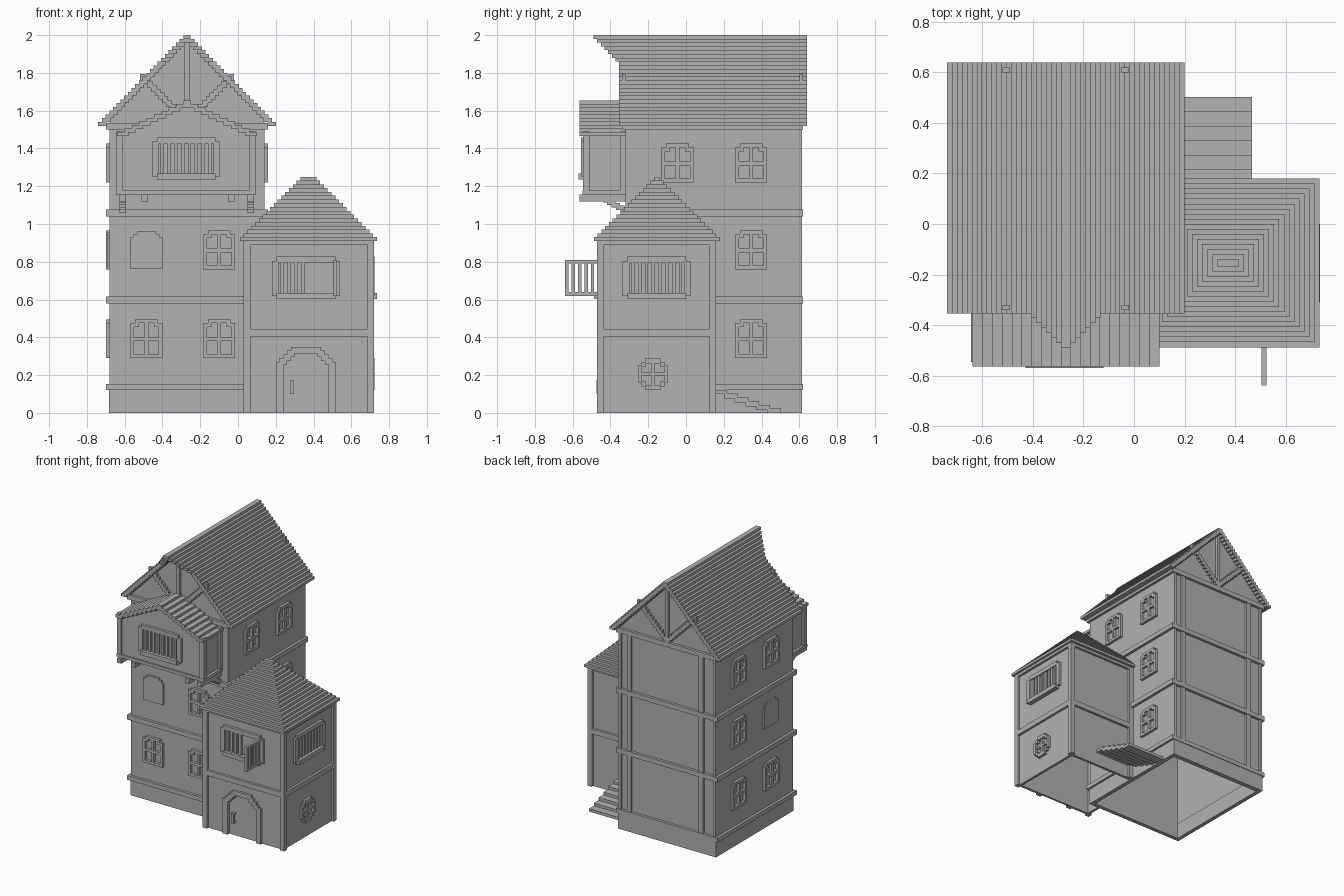
import bpy, bmesh

if "Cube" in bpy.data.objects:
    bpy.data.objects.remove(bpy.data.objects["Cube"])

GREY = bpy.data.materials.new("plain grey")
GREY.use_nodes = True
shade = (0.445, 0.445, 0.445, 1)
GREY.diffuse_color = shade
GREY.node_tree.nodes["Principled BSDF"].inputs["Base Color"].default_value = shade

U = 0.02              # small step that sets the blocky style
L, R, F, B = -0.68, 0.14, -0.32, 0.60      # tower walls
AL, AR, AF, AB = 0.03, 0.72, -0.47, 0.16   # annex walls
RIDGE = -0.27


def finish(name, bm):
    mesh = bpy.data.meshes.new(name)
    bmesh.ops.recalc_face_normals(bm, faces=bm.faces)
    bm.to_mesh(mesh)
    bm.free()
    mesh.materials.append(GREY)
    ob = bpy.data.objects.new(name, mesh)
    bpy.context.collection.objects.link(ob)
    return ob


def part(name, boxes):
    """One object from boxes given as x0, x1, y0, y1, z0, z1."""
    bm = bmesh.new()
    for x0, x1, y0, y1, z0, z1 in boxes:
        for v in bmesh.ops.create_cube(bm, size=1)["verts"]:
            v.co = (x1 if v.co.x > 0 else x0, y1 if v.co.y > 0 else y0,
                    z1 if v.co.z > 0 else z0)
    return finish(name, bm)


def prism(name, outline, y0, y1):
    """Extrude an x-z outline along y."""
    bm = bmesh.new()
    face = bm.faces.new([bm.verts.new((x, y0, z)) for x, z in outline])
    out = bmesh.ops.extrude_face_region(bm, geom=[face])["geom"]
    bmesh.ops.translate(bm, vec=(0, y1 - y0, 0),
                        verts=[g for g in out if isinstance(g, bmesh.types.BMVert)])
    return finish(name, bm)


def on_wall(side, plane, rects):
    """Place rects (u0, u1, z0, z1, depth_in, depth_out) on a wall plane."""
    s = 1 if side in ("back", "left") else -1
    s = -1 if side in ("front", "minus_x") else 1
    boxes = []
    for u0, u1, z0, z1, d0, d1 in rects:
        a, b = sorted((plane + s * d0, plane + s * d1))
        boxes.append((u0, u1, a, b, z0, z1) if side in ("front", "back")
                     else (a, b, u0, u1, z0, z1))
    return boxes


def ring(x0, x1, y0, y1, z0, z1, t=U):
    """Four upright walls or a band around a rectangle."""
    return [(x0, x1, y0, y0 + t, z0, z1), (x0, x1, y1 - t, y1, z0, z1),
            (x0, x0 + t, y0, y1, z0, z1), (x1 - t, x1, y0, y1, z0, z1)]


def arch_window(name, side, plane, u, z):
    w, h, t = 0.085, 0.185, U
    r = [(u - w, u - w + t, z, z + h), (u + w - t, u + w, z, z + h),
         (u - w, u + w, z, z + t), (u - t / 2, u + t / 2, z, z + h),
         (u - w, u + w, z + 0.09, z + 0.11), (u - 0.06, u + 0.06, z + h, z + h + t),
         (u - w, u - 0.04, z + h - t, z + h), (u + 0.04, u + w, z + h - t, z + h)]
    part(name, on_wall(side, plane, [q + (0, U) for q in r]))


def blank_arch(name, side, plane, u, z):
    r = [(u - 0.085, u + 0.085, z, z + 0.165), (u - 0.07, u + 0.07, z, z + 0.18),
         (u - 0.05, u + 0.05, z, z + 0.195)]
    part(name, on_wall(side, plane, [q + (0, 0.012) for q in r]))


def barred_window(name, side, plane, u, z, open_half=False):
    """Frame with stepped corners, a sill and upright bars."""
    r = [(u - 0.18, u - 0.145, z - 0.095, z + 0.09, 0, U),
         (u + 0.145, u + 0.18, z - 0.095, z + 0.09, 0, U),
         (u - 0.155, u + 0.155, z + 0.08, z + 0.112, 0, U),
         (u - 0.155, u + 0.155, z - 0.112, z - 0.08, 0, U + 0.015)]
    for i in range(8):
        c = u - 0.126 + i * 0.036
        if not open_half or c < u - 0.02:
            r.append((c - 0.009, c + 0.009, z - 0.085, z + 0.085, 0, 0.014))
    if open_half:
        r.append((u - 0.025, u - 0.005, z - 0.085, z + 0.085, 0, U))
    part(name, on_wall(side, plane, r))


# Tower shell, bands and back timber
part("tower_walls", ring(L, R, F, B, 0, 1.54))
part("tower_plinth", ring(L - 0.004, R + 0.004, F - 0.004, B + 0.015, 0, 0.12, 0.03))
part("tower_bands", [b for z, h in ((0.12, 0.032), (0.58, 0.036), (1.04, 0.036), (1.5, 0.036))
                     for b in ring(L - U, R + U, F - U, B + U, z, z + h, 0.035)])
part("back_posts", [(x0, x1, B - 0.01, B + 0.015, 0.12, 1.52) for x0, x1 in
                    ((L, L + U), (-0.575, -0.535), (0.035, 0.07), (R - U, R))])

# Tower roof: stepped courses on both slopes, reaching forward near the ridge
N, HALF = 24, 0.47
courses = []
for i in range(N):
    d = HALF * (1 - i / N)
    inner = max(d - 0.045, 0)
    z = 1.52 + i * U
    front = -0.355 - max(0, 0.135 - d + U)
    for s in (-1, 1):
        a, b = sorted((RIDGE + s * d, RIDGE + s * inner))
        courses.append((a, b, front, 0.64, z, z + U))
part("tower_roof", courses)

# Gable walls and their timbers
for name, y0, y1, out in (("front", F, F + U, -1), ("back", B - U, B, 1)):
    prism(name + "_gable", [(L, 1.53), (R, 1.53), (R, 1.555), (RIDGE, 1.965), (L, 1.555)], y0, y1)
    face = y0 if out < 0 else y1
    ya, yb = sorted((face, face + out * U))
    timbers = [(RIDGE - 0.012, RIDGE + 0.012, ya, yb, 1.53, 1.97)]
    for i in range(12):
        for s in (-1, 1):
            c = RIDGE + s * (0.015 + i * U)
            timbers.append((c - 0.015, c + 0.015, ya, yb, 1.54 + i * U, 1.575 + i * U))
    part(name + "_gable_timbers", timbers)

# Projecting bay
BL, BR, BF = -0.625, 0.075, -0.535
prism("bay_body", [(BL, 1.165), (BR, 1.165), (BR, 1.475), (RIDGE, 1.635), (BL, 1.475)], BF, F + 0.01)
part("bay_frame", [(BL - U, BR + U, BF - 0.012, F, 1.155, 1.178)]
     + [(x - 0.017, x + 0.017, BF - 0.01, BF + 0.025, 1.16, 1.49) for x in (BL, BR)]
     + [(x - 0.017, x + 0.017, F - 0.03, F, 1.16, 1.49) for x in (BL, BR)])
bay_roof = []
for i in range(10):
    d = 0.37 - i * 0.039
    for s in (-1, 1):
        a, b = sorted((RIDGE + s * d, RIDGE + s * max(d - 0.06, 0)))
        bay_roof.append((a, b, -0.565, F, 1.465 + i * 0.0188, 1.465 + (i + 1) * 0.0188 + 0.002))
part("bay_roof", bay_roof)
barred_window("bay_window", "front", BF, -0.275, 1.347)
brackets = [(x - 0.017, x + 0.017, -0.565, F, 1.12, 1.155) for x in (-0.61, -0.493, -0.035, 0.067)]
for x in (-0.61, 0.067):
    for i in range(5):
        y = -0.44 + i * 0.023
        brackets.append((x - 0.017, x + 0.017, y, y + 0.045, 1.115 - i * 0.014, 1.14 - i * 0.014))
part("bay_brackets", brackets)

# Tower windows
for side, plane in (("minus_x", L), ("plus_x", R)):
    for u in (-0.045, 0.345):
        for z in (0.29, 0.76, 1.22):
            if u < 0 and z < 1:
                if side == "plus_x":
                    continue
                if z > 0.5:
                    blank_arch("left_blank_arch", side, plane, u, z)
                    continue
            arch_window("side_window", side, plane, u, z)
arch_window("front_window", "front", F, -0.485, 0.29)
for z in (0.29, 0.76):
    arch_window("front_window", "front", F, -0.1, z)
blank_arch("front_blank_arch", "front", F, -0.485, 0.765)

# Annex: recessed panels between posts and beams, open door arch
DOOR, T = 0.36, 0.018
PF, PR, PB = AF + T, AR - T, AB - T


def arch_height(d, half, top):
    """Stepped arch outline as a height at distance d from the middle."""
    return top - max(0, round((d - half * 0.42) / U)) * U


door_cols = [(DOOR - 0.16 + i * U, DOOR - 0.14 + i * U) for i in range(16)]
walls = [(AL + T, DOOR - 0.16, PF, PF + U, 0, 0.92), (DOOR + 0.16, PR, PF, PF + U, 0, 0.92),
         (DOOR - 0.16, DOOR + 0.16, PF, PF + U, 0.34, 0.92),
         (R, PR, PB - U, PB, 0, 0.92), (PR - U, PR, PF, PB, 0, 0.92),
         (AL + T, AL + T + U, PF, F, 0, 0.92)]
frame, leaf = [], []
for x0, x1 in door_cols:
    d = abs((x0 + x1) / 2 - DOOR)
    top = arch_height(d, 0.16, 0.35)
    low = arch_height(d, 0.12, 0.315) if d < 0.12 else 0
    frame.append((x0, x1, AF, PF + U, low, top))
    walls.append((x0, x1, PF, PF + U, top - 0.01, 0.35))
    if low:
        leaf.append((x0, x1, PF + 0.005, PF + U, 0, low))
part("annex_walls", walls)
part("door_frame", frame)
part("door", leaf)
part("door_handle", [(0.275, 0.295, AF, PF + 0.01, 0.10, 0.115),
                     (0.275, 0.295, AF, PF + 0.01, 0.16, 0.175),
                     (0.275, 0.295, AF - 0.005, AF + 0.008, 0.10, 0.175)])
W = 0.035
part("annex_posts", [(x, x + W, y, y + W, 0, 0.92) for x, y in
                     ((AL, AF), (AR - W, AF), (AR - W, AB - W), (R, AB - W))])
part("annex_beams", [b for z0, z1 in ((0.405, 0.445), (0.89, 0.92)) for b in (
    (AL, AR, AF, AF + W, z0, z1), (AR - W, AR, AF, AB, z0, z1),
    (R, AR, AB - W, AB, z0, z1), (AL, AL + W, AF, F, z0, z1))])

# Annex hipped roof in stepped courses
part("annex_roof", [(0.01 + i * U, 0.735 - i * U, -0.488 + i * U, 0.18 - i * U,
                     0.91 + i * U, 0.93 + i * U) for i in range(17)])

# Annex windows and the open shutter
barred_window("annex_front_window", "front", PF, DOOR, 0.715, True)
barred_window("annex_side_window", "plus_x", PR, -0.155, 0.715)
shutter = [(0.505, 0.525, -0.64, PF, z, z + U) for z in (0.62, 0.79)]
shutter += [(0.505, 0.525, -0.64 + i * 0.034, -0.622 + i * 0.034, 0.62, 0.81) for i in range(6)]
part("open_shutter", shutter)

# Octagonal window
octagon = []
for i in range(8):
    y = -0.255 + i * U
    d = abs(y + 0.01 + 0.175)
    h = 0.085 - max(0, round((d - 0.03) / U)) * U
    lo = max(h - 0.028, 0) if d < 0.06 else 0
    octagon += [(y, y + U, 0.205 + lo, 0.205 + h, 0, U), (y, y + U, 0.205 - h, 0.205 - lo, 0, U)]
octagon += [(-0.183, -0.167, 0.125, 0.285, 0, 0.015), (-0.25, -0.1, 0.197, 0.213, 0, 0.015)]
part("octagonal_window", on_wall("plus_x", PR, octagon))

# Back steps
part("back_steps", [(R, 0.468, 0.14, 0.215, 0.1, 0.12)]
     + [(R, 0.468, 0.2 + i * 0.0575, 0.2725 + i * 0.0575, max(0.075 - i * U, 0), 0.104 - i * 0.0205)
        for i in range(5)])
